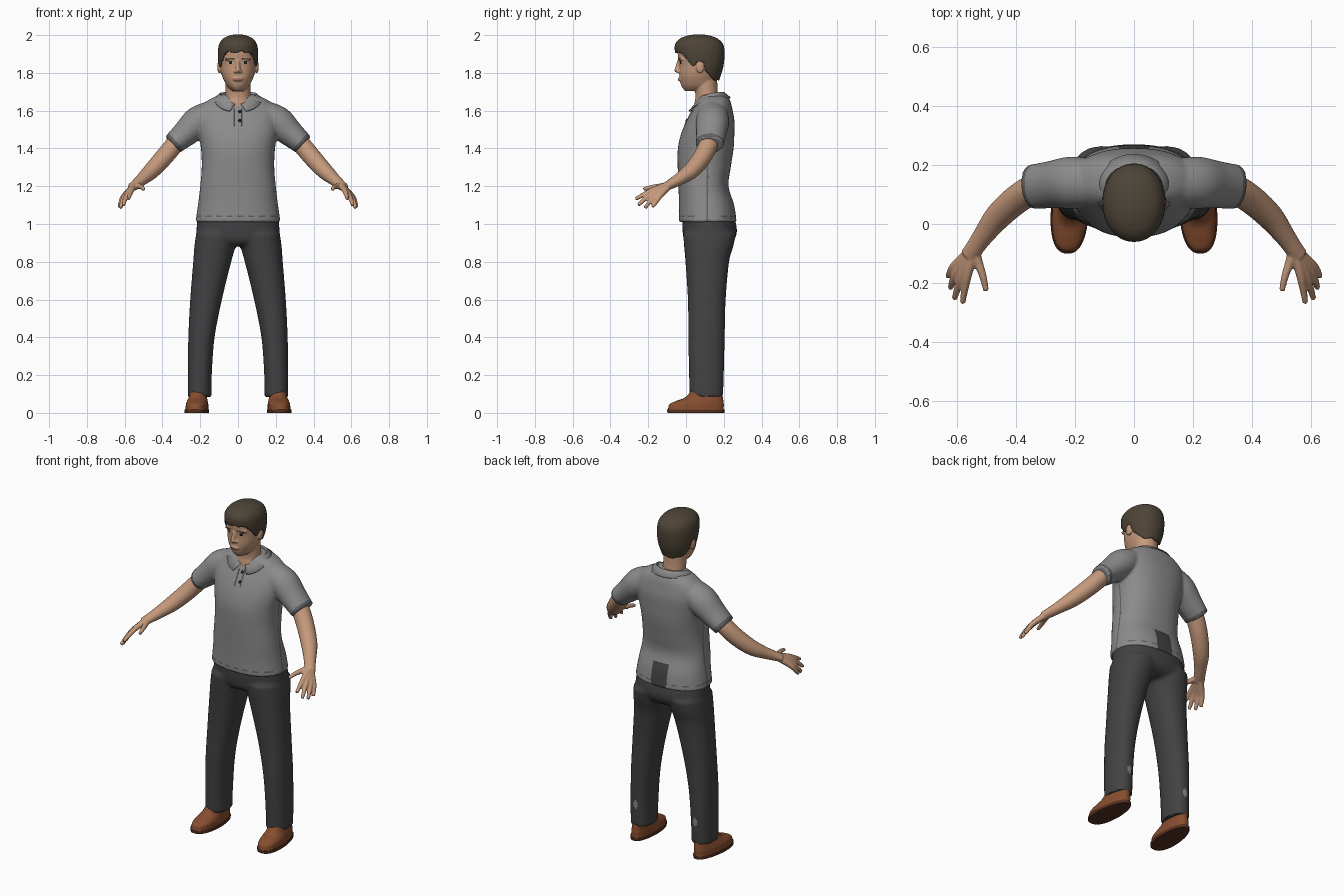
import bpy, bmesh, math
from mathutils import Vector, Matrix

if "Cube" in bpy.data.objects:
    bpy.data.objects.remove(bpy.data.objects["Cube"])


def material(name, rgb):
    m = bpy.data.materials.new(name)
    m.diffuse_color = (*rgb, 1)
    m.use_nodes = True
    m.node_tree.nodes["Principled BSDF"].inputs["Base Color"].default_value = m.diffuse_color
    return m


SHIRT = material("shirt grey", (0.26, 0.26, 0.26))
TRIM = material("trim grey", (0.12, 0.12, 0.12))
PANTS = material("trouser charcoal", (0.055, 0.055, 0.058))
SKIN = material("skin", (0.56, 0.32, 0.20))
LIPS = material("lip rose", (0.38, 0.17, 0.12))
HAIR = material("hair brown", (0.075, 0.058, 0.038))
LEATHER = material("shoe leather", (0.24, 0.075, 0.028))
SOLE = material("sole brown", (0.09, 0.03, 0.014))
DARK = material("button black", (0.015, 0.013, 0.012))
WHITE = material("eye white", (0.6, 0.55, 0.5))


def spline(rows, steps=5):
    """Smoothly resample a list of equal-length tuples."""
    out = []
    for i in range(len(rows) - 1):
        p = [rows[max(0, min(len(rows) - 1, i + k))] for k in (-1, 0, 1, 2)]
        for s in range(steps):
            t = s / steps
            out.append([0.5 * (2 * b + (c - a) * t + (2 * a - 5 * b + 4 * c - d) * t * t
                               + (3 * b - a - 3 * c + d) * t ** 3) for a, b, c, d in zip(*p)])
    return out + [list(rows[-1])]


def skin_rings(bm, rings):
    """Closed surface through rings of points."""
    vs = [[bm.verts.new(p) for p in r] for r in rings]
    n = len(vs[0])
    for a, b in zip(vs, vs[1:]):
        for i in range(n):
            bm.faces.new((a[i], a[(i + 1) % n], b[(i + 1) % n], b[i]))
    bm.faces.new(vs[0][::-1])
    bm.faces.new(vs[-1])


def loft(bm, rows, e=2.0, side=1, n=48, steps=5):
    """Stacked cross-sections, rows of (z, x0, x1, y0, y1)."""
    rings = []
    for z, x0, x1, y0, y1 in spline(rows, steps):
        ring = []
        for i in range(n):
            c, s = math.cos(math.tau * i / n), math.sin(math.tau * i / n)
            x = (x0 + x1) / 2 + (x1 - x0) / 2 * math.copysign(abs(c) ** (2 / e), c)
            y = (y0 + y1) / 2 + (y1 - y0) / 2 * math.copysign(abs(s) ** (2 / e), s)
            ring.append((side * x, y, z))
        rings.append(ring)
    skin_rings(bm, rings)


def tube(bm, rows, side=1, n=24):
    """Limb along a path, rows of (x, y, z, horizontal radius, other radius)."""
    pts = spline(rows)
    pos = [Vector((side * p[0], p[1], p[2])) for p in pts]
    rings = []
    for i, p in enumerate(pts):
        t = (pos[min(i + 1, len(pos) - 1)] - pos[max(i - 1, 0)]).normalized()
        u = t.cross(Vector((0, 0, 1))).normalized()
        v = u.cross(t)
        rings.append([pos[i] + u * p[3] * math.cos(math.tau * k / n)
                      + v * p[4] * math.sin(math.tau * k / n) for k in range(n)])
    skin_rings(bm, rings)


def ball(bm, centre, radii):
    m = Matrix.Translation(centre) @ Matrix.Diagonal((*radii, 1))
    bmesh.ops.create_uvsphere(bm, u_segments=20, v_segments=12, radius=1, matrix=m)


def finish(name, bm, mats, voxel=0, smooth=4, rule=None):
    """Make the object, fuse its parts, and colour faces by rule."""
    bmesh.ops.recalc_face_normals(bm, faces=bm.faces)
    me = bpy.data.meshes.new(name)
    bm.to_mesh(me)
    bm.free()
    ob = bpy.data.objects.new(name, me)
    bpy.context.collection.objects.link(ob)
    bpy.ops.object.select_all(action='DESELECT')
    bpy.context.view_layer.objects.active = ob
    ob.select_set(True)
    if voxel:
        r = ob.modifiers.new("fuse", 'REMESH')
        r.mode = 'VOXEL'
        r.voxel_size = voxel
        s = ob.modifiers.new("soften", 'SMOOTH')
        s.factor, s.iterations = 0.5, smooth
        for m in ("fuse", "soften"):
            bpy.ops.object.modifier_apply(modifier=m)
    ob.data.materials.clear()
    for m in mats:
        ob.data.materials.append(m)
    if rule:
        for f in ob.data.polygons:
            f.material_index = rule(f.center)
    bpy.ops.object.shade_smooth_by_angle(angle=math.radians(50))
    return ob


# shirt: torso and sleeves fused
bm = bmesh.new()
loft(bm, [(z, -x, x, a, b) for z, x, a, b in (
    (1.01, .225, -.037, .268), (1.1, .212, -.037, .255), (1.2, .2, -.04, .225),
    (1.3, .192, -.044, .237), (1.4, .196, -.043, .252), (1.48, .21, -.025, .256),
    (1.55, .218, .005, .256), (1.6, .212, .033, .247), (1.64, .18, .052, .238),
    (1.668, .135, .066, .226), (1.685, .09, .08, .21))], 2.3)
for sd in (-1, 1):
    tube(bm, [(.14, .14, 1.585, .08, .07), (.21, .14, 1.54, .088, .084),
              (.28, .133, 1.478, .08, .07), (.347, .125, 1.42, .075, .057)], sd, 32)
cuff_dir = Vector((.75, -.06, -.65))


def shirt_rule(c):
    along = (Vector((abs(c.x), c.y, c.z)) - Vector((.347, .125, 1.42))).dot(cuff_dir)
    if abs(c.x) > .28 and -.022 < along < -.004:
        return 1
    if abs(c.x) < .05 and c.y > .15 and c.z < 1.15:
        return 2
    if abs(c.z - 1.04) < .0042 and math.sin(c.x * 110) > -.2:
        return 1
    if abs(c.y - .115) < .0042 and abs(c.x) > .15 and c.z < 1.43:
        return 1
    return 0


shirt = finish("shirt", bm, [SHIRT, TRIM, PANTS], .008, 3, shirt_rule)

# folded collar, open at the front
bm = bmesh.new()
strip = []
for i in range(41):
    a = math.radians(-172 + 344 * i / 40)
    s, c = math.sin(a), math.cos(a)
    f = (1 - c) / 2
    z = 1.638 + .06 * (1 - f ** 3)
    strip.append([bm.verts.new(p) for p in (
        (.08 * s, .125 + .068 * c, z - .02), (.097 * s, .125 + .077 * c, z),
        (.13 * s + .025 * f ** 4 * math.copysign(1, s), .125 + .112 * c, z - .028 - .012 * f ** 4))])
for p, q in zip(strip, strip[1:]):
    for k in (0, 1):
        bm.faces.new((p[k], p[k + 1], q[k + 1], q[k]))
collar = finish("collar", bm, [SHIRT])
collar.modifiers.new("thickness", 'SOLIDIFY').thickness = .006


def chest(x, z):
    return shirt.ray_cast(Vector((x, -1, z)), Vector((0, 1, 0)))[1]


# placket edges and buttons laid on the chest
bm = bmesh.new()
for x in (-.018, .018):
    tube(bm, [(*chest(x, z), .0025, .0025) for z in (1.52, 1.55, 1.58, 1.61)], 1, 8)
finish("placket_stitching", bm, [SHIRT])
bm = bmesh.new()
for z in (1.547, 1.595):
    ball(bm, chest(.01, z), (.009, .006, .009))
finish("buttons", bm, [DARK])

# trousers: hips and legs fused
bm = bmesh.new()
loft(bm, [(.885, -.18, .18, .02, .21), (.91, -.215, .215, -.008, .25),
          (.96, -.22, .22, -.018, .27), (1.03, -.215, .215, -.02, .258)], 2.3)
for sd in (-1, 1):
    loft(bm, [(.085, .14, .266, .02, .196), (.2, .139, .266, .016, .2), (.4, .124, .263, .012, .205),
              (.6, .085, .253, .01, .21), (.8, .036, .237, -.003, .228),
              (.88, .014, .231, -.01, .25), (.95, 0, .222, -.015, .265)], 2.2, sd)


def trouser_rule(c):
    return int(c.y > .15 and ((abs(c.x) - .2) / .016) ** 2 + ((c.z - .22) / .025) ** 2 < 1)


finish("trousers", bm, [PANTS, SHIRT], .011, 3, trouser_rule)

# shoes with darker soles
for sd, nm in ((-1, "right_shoe"), (1, "left_shoe")):
    bm = bmesh.new()
    loft(bm, [(.004, .153, .281, -.098, .203), (.018, .153, .281, -.1, .205),
              (.02, .157, .277, -.095, .2), (.045, .157, .275, -.088, .2),
              (.062, .16, .27, -.055, .198), (.082, .163, .263, -.005, .195),
              (.12, .167, .255, .03, .188)], 2.5, sd)
    for v in bm.verts:  # taper the heel and turn the toes out slightly
        k = max(0, v.co.y - .05) / .15
        v.co.x = sd * (.217 + (abs(v.co.x) - .217) * (1 - .2 * k) - .05 * (v.co.y - .05))
        v.co.z = max(0, v.co.z - .004) if v.co.z < .01 else v.co.z
    finish(nm, bm, [LEATHER, SOLE], rule=lambda c: int(c.z < .019))

# arms with hands
fingers = [((.562, -.168, 1.183), (.572, -.22, 1.158), (.58, -.267, 1.132)),
           ((.58, -.168, 1.168), (.596, -.215, 1.135), (.607, -.253, 1.1)),
           ((.594, -.155, 1.156), (.612, -.19, 1.12), (.621, -.217, 1.085)),
           ((.603, -.138, 1.148), (.62, -.16, 1.117), (.629, -.178, 1.09)),
           ((.525, -.135, 1.2), (.51, -.18, 1.195), (.5, -.226, 1.184))]
for sd, nm in ((-1, "right_arm"), (1, "left_arm")):
    bm = bmesh.new()
    tube(bm, [(.30, .128, 1.46, .05, .048), (.345, .115, 1.41, .051, .049), (.40, .08, 1.345, .049, .048),
              (.46, .025, 1.28, .045, .043), (.51, -.04, 1.235, .035, .032),
              (.54, -.083, 1.21, .031, .026), (.56, -.11, 1.195, .03, .022)], sd)
    for a, b, c in fingers:
        tube(bm, [(.542, -.085, 1.208, .02, .02), (*a, .0155, .015), (*b, .0125, .0125),
                  (*c, .0095, .0095)], sd, 14)
    finish(nm, bm, [SKIN], .005, 2)

# head, neck, ears, nose and lips fused; facial details coloured by position
bm = bmesh.new()
loft(bm, [(1.705, -.03, .03, -.005, .12), (1.73, -.058, .058, -.024, .155), (1.77, -.079, .079, -.034, .165),
          (1.8, -.089, .089, -.036, .175), (1.84, -.095, .095, -.036, .185),
          (1.88, -.097, .097, -.042, .19), (1.92, -.094, .094, -.042, .188),
          (1.96, -.078, .078, -.015, .165), (1.985, -.04, .04, .03, .12)], 2.1)
loft(bm, [(1.58, -.09, .09, .042, .2), (1.64, -.075, .075, .045, .185),
          (1.68, -.066, .066, .05, .17), (1.76, -.066, .066, .04, .165)])
tube(bm, [(0, -.034, 1.868, .01, .01), (0, -.041, 1.84, .01, .012), (0, -.047, 1.812, .015, .014)])
ball(bm, (0, -.047, 1.812), (.011, .014, .011))
ball(bm, (0, -.033, 1.766), (.027, .01, .011))
for sd in (-1, 1):
    ball(bm, (sd * .012, -.04, 1.808), (.01, .011, .009))
    ball(bm, (sd * .099, .075, 1.832), (.011, .022, .034))
    ball(bm, (sd * .04, -.021, 1.872), (.03, .017, .009))


def face_rule(c):
    x = abs(c.x)
    if c.y > .02:
        return 0
    if .018 < x < .063 and abs(c.z - 1.876 + 6 * (x - .042) ** 2) < .0045:
        return 1
    if ((x - .04) / .016) ** 2 + ((c.z - 1.854) / .007) ** 2 < 1:
        return 2 if abs(x - .04) < .008 or c.z > 1.857 else 3
    if (x / .027) ** 2 + ((c.z - 1.766) / .009) ** 2 < 1:
        return 4
    return 0


finish("head", bm, [SKIN, HAIR, DARK, WHITE, LIPS], .0042, 2, face_rule)

# short hair: skull shell trimmed along the hairline
bm = bmesh.new()
loft(bm, [(z, -x, x, a, b) for z, x, a, b in (
    (1.73, .07, 0, .165), (1.78, .088, -.03, .182), (1.82, .1, -.038, .195), (1.87, .106, -.048, .203),
    (1.92, .106, -.06, .204), (1.955, .099, -.057, .195), (1.982, .078, -.032, .167),
    (1.998, .045, .01, .125), (2.004, .01, .05, .08))], 2.1)
hair = finish("hair", bm, [HAIR], .007, 3)
HAIRLINE = [(-.1, 1.915), (-.03, 1.908), (.005, 1.868), (.035, 1.835), (.05, 1.84), (.06, 1.862),
            (.09, 1.858), (.108, 1.80), (.15, 1.765), (.3, 1.755)]


def below_hairline(c):
    for (a, p), (b, q) in zip(HAIRLINE, HAIRLINE[1:]):
        if a <= c.y < b:
            return c.z < p + (q - p) * (c.y - a) / (b - a) + .004 * math.sin(c.x * 90)


bm = bmesh.new()
bm.from_mesh(hair.data)
bmesh.ops.delete(bm, geom=[f for f in bm.faces if below_hairline(f.calc_center_median())], context='FACES')
bm.to_mesh(hair.data)
bm.free()
shell = hair.modifiers.new("thickness", 'SOLIDIFY')
shell.thickness, shell.offset = .014, -1
